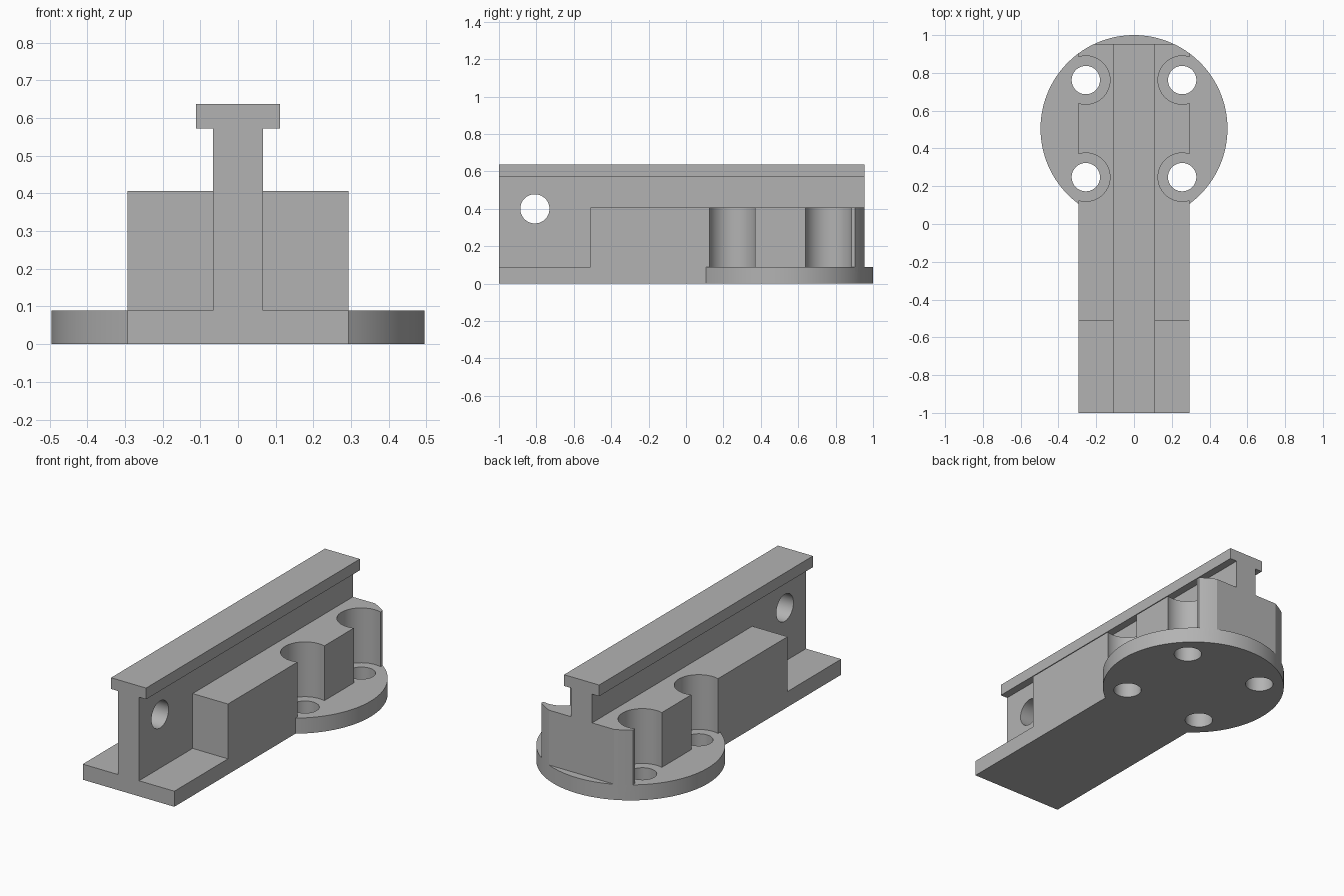
import bpy, bmesh, math
from mathutils import Vector

if "Cube" in bpy.data.objects:
    bpy.data.objects.remove(bpy.data.objects["Cube"])

R, CY = 0.495, 0.505          # round flange radius and centre
HW, BACK = 0.293, 0.954       # half width of the body, back end of the rail
PLATE, BLOCK, TOP = 0.09, 0.407, 0.638

grey = bpy.data.materials.new("plain_grey")
grey.diffuse_color = (0.45, 0.45, 0.45, 1)
grey.use_nodes = True
grey.node_tree.nodes["Principled BSDF"].inputs["Base Color"].default_value = grey.diffuse_color


def extrude(name, points, offset):
    """Closed prism from a planar outline swept along an offset."""
    bm = bmesh.new()
    face = bm.faces.new([bm.verts.new(p) for p in points])
    new = bmesh.ops.extrude_face_region(bm, geom=[face], use_keep_orig=True)["geom"]
    bmesh.ops.translate(bm, vec=Vector(offset),
                        verts=[g for g in new if isinstance(g, bmesh.types.BMVert)])
    bmesh.ops.recalc_face_normals(bm, faces=bm.faces)
    mesh = bpy.data.meshes.new(name)
    bm.to_mesh(mesh)
    bm.free()
    mesh.materials.append(grey)
    ob = bpy.data.objects.new(name, mesh)
    bpy.context.collection.objects.link(ob)
    return ob


def circle(r, n=64):
    return [(r * math.cos(2 * math.pi * i / n), r * math.sin(2 * math.pi * i / n)) for i in range(n)]


def arc(a0, a1, n):
    return [(R * math.cos(a0 + (a1 - a0) * i / n), CY + R * math.sin(a0 + (a1 - a0) * i / n))
            for i in range(n + 1)]


def combine(target, tool, operation):
    """Apply a boolean and remove the helper."""
    mod = target.modifiers.new("combine", 'BOOLEAN')
    mod.operation, mod.solver, mod.object = operation, 'EXACT', tool
    bpy.context.view_layer.objects.active = target
    bpy.ops.object.modifier_apply(modifier=mod.name)
    bpy.data.objects.remove(tool)


# Keyhole base plate: straight foot joined to the round flange
a = math.acos(HW / R)
outline = [(-HW, -1), (HW, -1)] + arc(-a, math.pi + a, 96)
body = extrude("rail_bracket", [(x, y, 0) for x, y in outline], (0, 0, PLATE))

# Raised block, rounded to the flange at its back corners
b = math.asin((BACK - CY) / R)
outline = [(-HW, -0.51), (HW, -0.51)] + arc(a, b, 10) + arc(math.pi - b, math.pi - a, 10)
block = extrude("raised_block", [(x, y, PLATE) for x, y in outline], (0, 0, BLOCK - PLATE))

# Screw recesses in the block, then screw holes through the plate
screws = [(sx * 0.255, CY + sy * 0.257) for sx in (-1, 1) for sy in (-1, 1)]
for target, r in ((block, 0.128), (body, 0.075)):
    for cx, cy in screws:
        cutter = extrude("screw_cutter", [(cx + x, cy + y, -0.1) for x, y in circle(r)], (0, 0, 0.8))
        combine(target, cutter, 'DIFFERENCE')

# T-shaped rail with a cross hole near the front
half = [(0.067, PLATE), (0.067, 0.573), (0.112, 0.573), (0.112, TOP)]
profile = half + [(-x, z) for x, z in reversed(half)]
rail = extrude("t_rail", [(x, -1, z) for x, z in profile], (0, BACK + 1, 0))
cutter = extrude("cross_cutter", [(-0.5, -0.808 + y, 0.4 + z) for y, z in circle(0.078)], (1, 0, 0))
combine(rail, cutter, 'DIFFERENCE')

# Join everything into one solid
combine(body, block, 'UNION')
combine(body, rail, 'UNION')
bpy.ops.object.select_all(action='DESELECT')
body.select_set(True)
bpy.context.view_layer.objects.active = body
bpy.ops.object.shade_smooth_by_angle(angle=math.radians(25))
